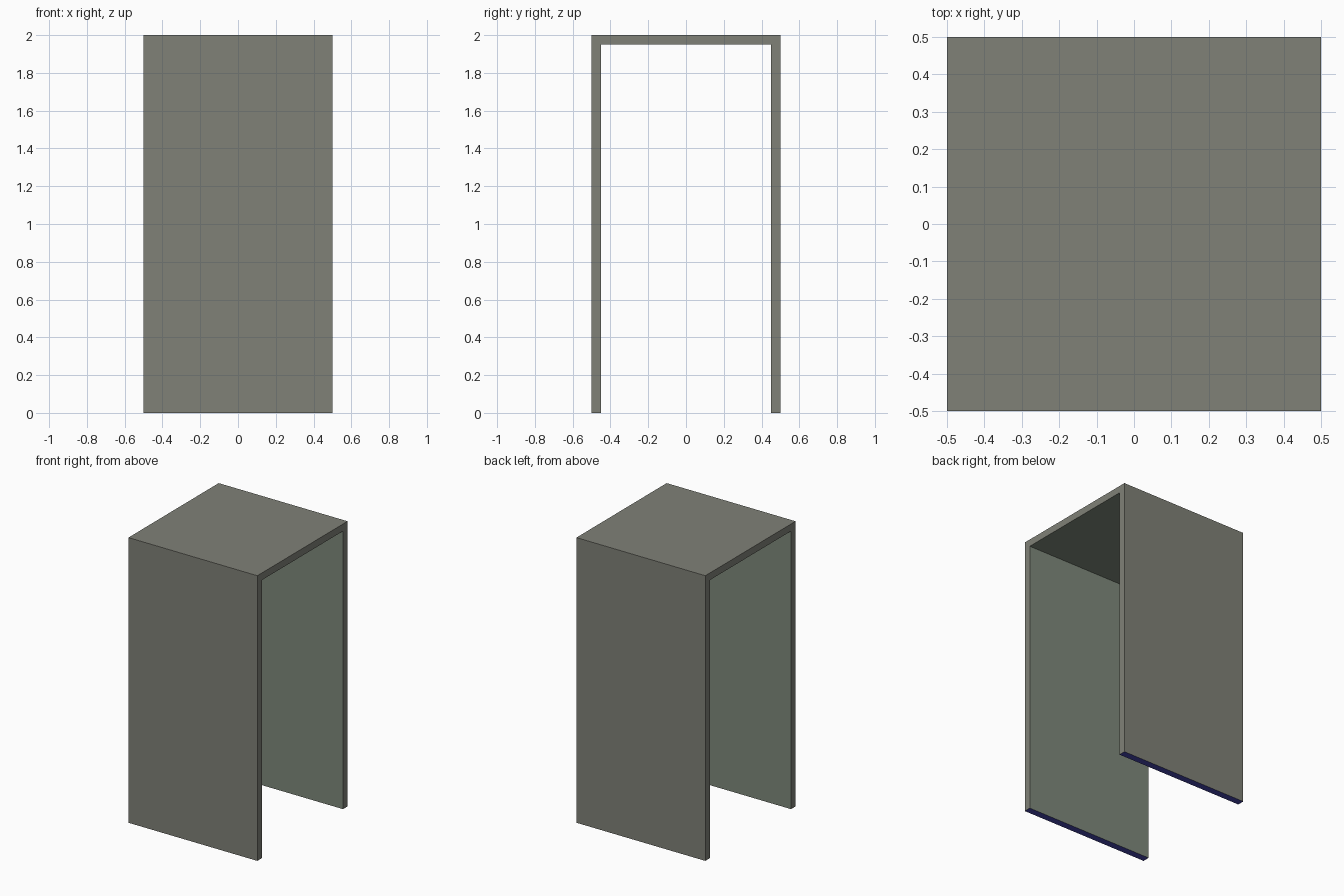
import bpy
import bmesh

if "Cube" in bpy.data.objects:
    bpy.data.objects.remove(bpy.data.objects["Cube"])

WIDTH, DEPTH, HEIGHT, WALL = 1.0, 1.0, 2.0, 0.05


def make_material(name, rgb):
    mat = bpy.data.materials.new(name)
    mat.diffuse_color = (*rgb, 1)
    mat.use_nodes = True
    mat.node_tree.nodes["Principled BSDF"].inputs["Base Color"].default_value = mat.diffuse_color
    return mat


# Upside-down U profile in the YZ plane
o, i, t = DEPTH / 2, DEPTH / 2 - WALL, HEIGHT - WALL
profile = [(-o, 0), (-i, 0), (-i, t), (i, t), (i, 0), (o, 0), (o, HEIGHT), (-o, HEIGHT)]

# Extrude the profile across the full width
bm = bmesh.new()
face = bm.faces.new([bm.verts.new((-WIDTH / 2, y, z)) for y, z in profile])
result = bmesh.ops.extrude_face_region(bm, geom=[face], use_keep_orig=True)
moved = [g for g in result["geom"] if isinstance(g, bmesh.types.BMVert)]
bmesh.ops.translate(bm, verts=moved, vec=(WIDTH, 0, 0))
bmesh.ops.recalc_face_normals(bm, faces=bm.faces[:])

# Outer shell is slot 0, lining is slot 1, feet undersides are slot 2
for f in bm.faces:
    c = f.calc_center_median()
    if c.z < 0.001:
        f.material_index = 2
    elif abs(f.normal.x) < 0.5 and abs(c.y) < i + 0.001 and c.z < t + 0.001:
        f.material_index = 1

# Open-sided stand: two side panels joined by a top panel
mesh = bpy.data.meshes.new("panel_stand")
bm.to_mesh(mesh)
bm.free()
mesh.materials.append(make_material("shell", (0.215, 0.219, 0.186)))
mesh.materials.append(make_material("lining", (0.21, 0.25, 0.198)))
mesh.materials.append(make_material("underside", (0.061, 0.061, 0.425)))
stand = bpy.data.objects.new("panel_stand", mesh)
bpy.context.collection.objects.link(stand)
